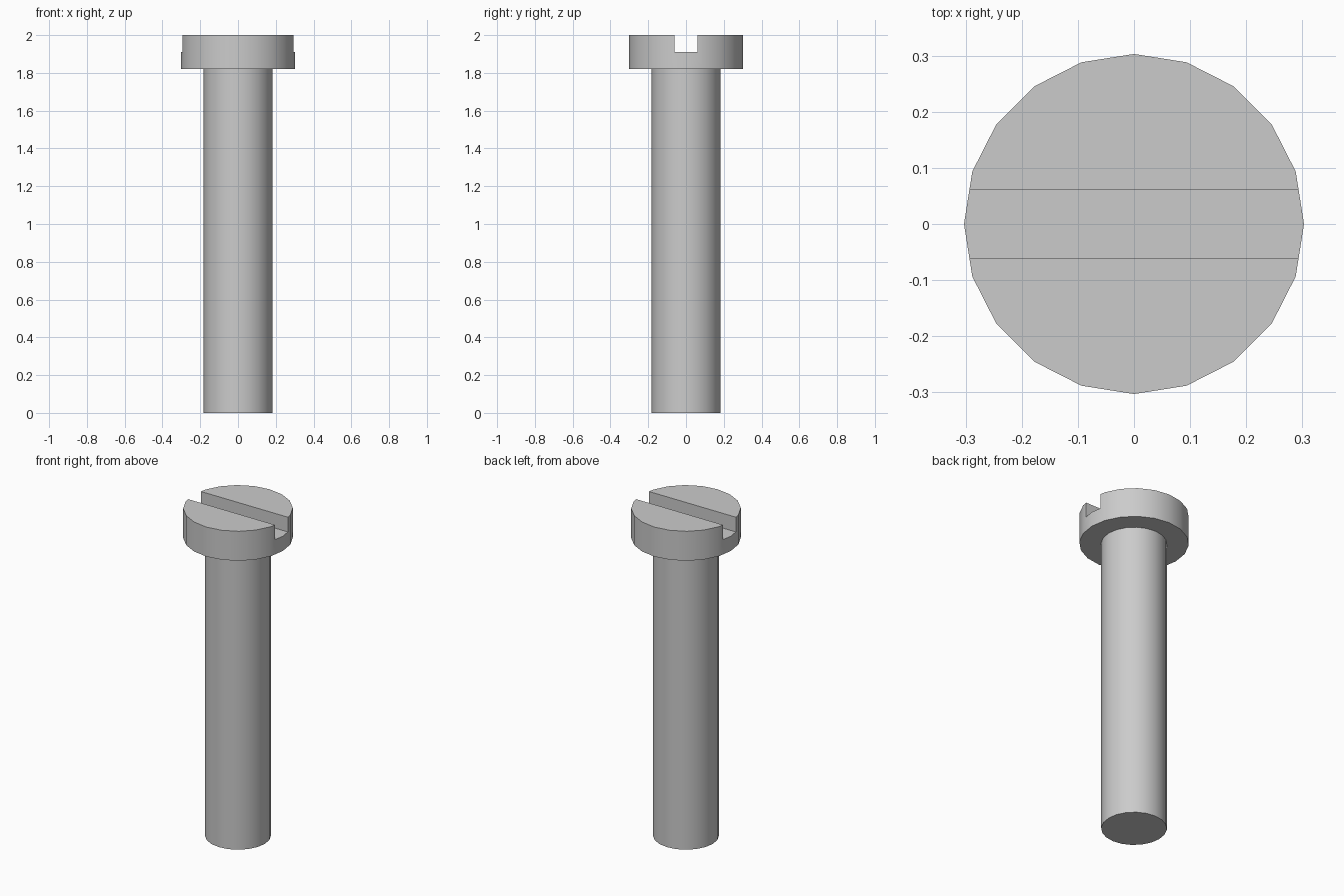
import bpy

cube = bpy.data.objects.get("Cube")
if cube:
    bpy.data.objects.remove(cube, do_unlink=True)

SIDES = 20
SHAFT_RADIUS, HEAD_RADIUS = 0.182, 0.303
HEAD_BOTTOM, SLOT_FLOOR, TOP = 1.82, 1.91, 2.0
SLOT_WIDTH = 0.123

# Single plain metal colour
steel = bpy.data.materials.new("grey_steel")
steel.use_nodes = True
grey = (0.6, 0.6, 0.6, 1)
steel.diffuse_color = grey
steel.node_tree.nodes["Principled BSDF"].inputs["Base Color"].default_value = grey


def cylinder(name, radius, bottom, top):
    bpy.ops.mesh.primitive_cylinder_add(
        vertices=SIDES, radius=radius, depth=top - bottom,
        location=(0, 0, (bottom + top) / 2))
    obj = bpy.context.object
    obj.name = name
    obj.data.materials.append(steel)
    return obj


def smooth(obj):
    bpy.ops.object.select_all(action="DESELECT")
    obj.select_set(True)
    bpy.context.view_layer.objects.active = obj
    bpy.ops.object.shade_smooth_by_angle()


# Shaft, reaching up to the underside of the head
shaft = cylinder("shaft", SHAFT_RADIUS, 0, HEAD_BOTTOM)
smooth(shaft)

# Head
head = cylinder("head", HEAD_RADIUS, HEAD_BOTTOM, TOP)

# Driver slot cut straight across the head
bpy.ops.mesh.primitive_cube_add(size=1, location=(0, 0, SLOT_FLOOR + 0.1))
cutter = bpy.context.object
cutter.name = "slot_cutter"
cutter.scale = (1, SLOT_WIDTH, 0.2)
cutter.hide_render = True
cutter.data.materials.append(steel)

slot = head.modifiers.new("slot", "BOOLEAN")
slot.operation = "DIFFERENCE"
slot.solver = "EXACT"
slot.object = cutter
bpy.context.view_layer.objects.active = head
bpy.ops.object.modifier_apply(modifier=slot.name)
bpy.data.objects.remove(cutter, do_unlink=True)
smooth(head)
